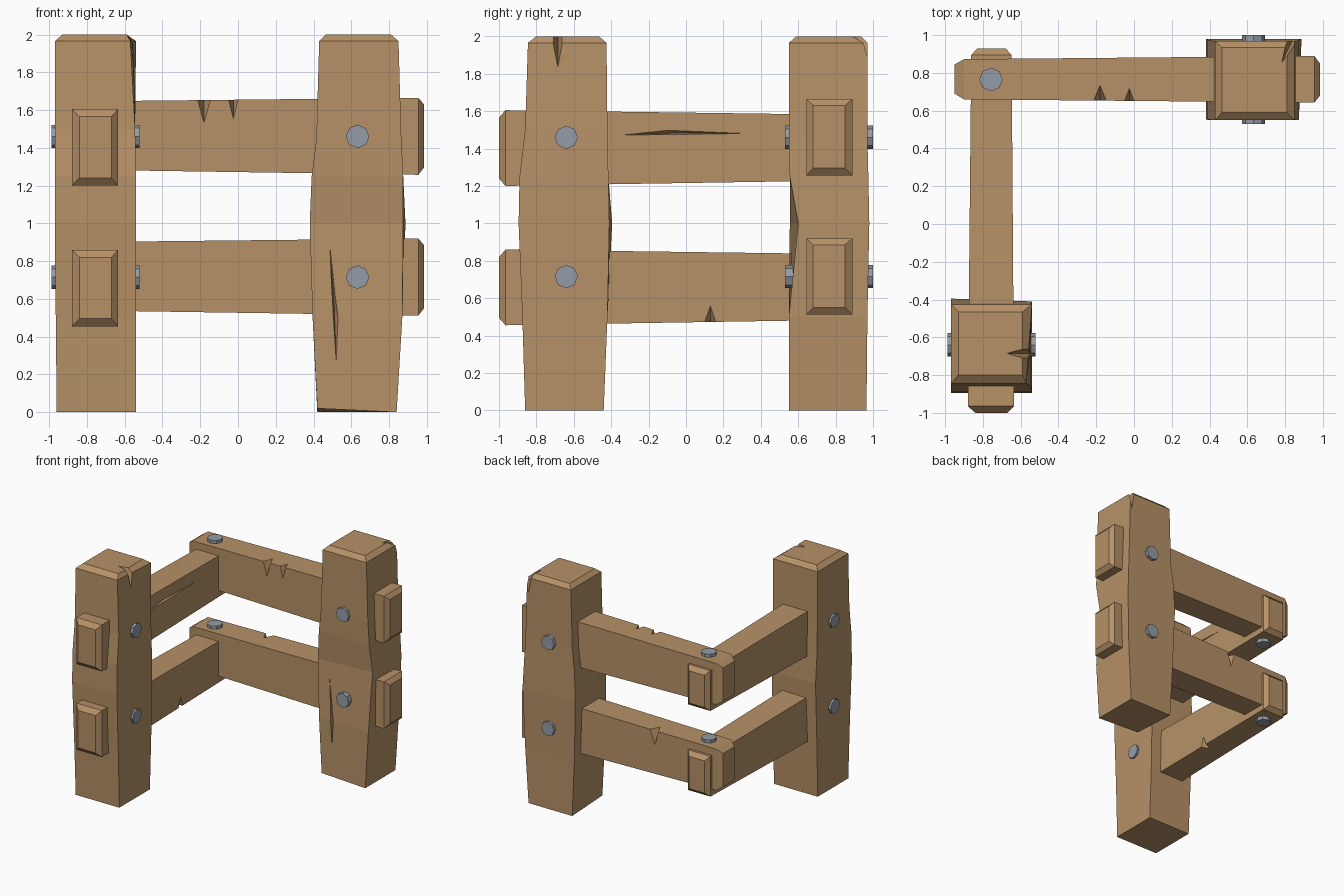
import bpy, bmesh
from mathutils import Vector

cube = bpy.data.objects.get("Cube")
if cube:
    bpy.data.objects.remove(cube, do_unlink=True)


def material(name, rgb):
    mat = bpy.data.materials.new(name)
    mat.use_nodes = True
    mat.diffuse_color = (*rgb, 1)
    mat.node_tree.nodes["Principled BSDF"].inputs["Base Color"].default_value = (*rgb, 1)
    return mat


wood = material("warm_wood", (0.47, 0.285, 0.136))
steel = material("grey_steel", (0.30, 0.335, 0.385))


def add_object(name, bm, mat):
    bmesh.ops.recalc_face_normals(bm, faces=bm.faces[:])
    mesh = bpy.data.meshes.new(name)
    bm.to_mesh(mesh)
    bm.free()
    mesh.materials.append(mat)
    ob = bpy.data.objects.new(name, mesh)
    bpy.context.collection.objects.link(ob)
    return ob


def beam(name, axis, sections, nudges=None):
    """Loft rectangles (t, u0, u1, v0, v1) along an axis; nudges shift single corners."""
    bm = bmesh.new()
    rings = []
    for t, u0, u1, v0, v1 in sections:
        ring = []
        for u, v in ((u0, v0), (u1, v0), (u1, v1), (u0, v1)):
            co = [u, v]
            co.insert(axis, t)
            ring.append(bm.verts.new(co))
        rings.append(ring)
    for (section, corner), shift in (nudges or {}).items():
        rings[section][corner].co += Vector(shift)
    for a, b in zip(rings, rings[1:]):
        for i in range(4):
            j = (i + 1) % 4
            bm.faces.new((a[i], a[j], b[j], b[i]))
    bm.faces.new(rings[0])
    bm.faces.new(rings[-1])
    return add_object(name, bm, wood)


def chip(ob, mouth, inner, out):
    """Cut a pointed split: mouth lies on the surface, inner is the deepest point."""
    bm = bmesh.new()
    for p in mouth:
        bm.verts.new(p)
        bm.verts.new(Vector(p) + Vector(out))
    bm.verts.new(inner)
    hull = bmesh.ops.convex_hull(bm, input=bm.verts[:])
    loose = [v for v in hull["geom_interior"] if isinstance(v, bmesh.types.BMVert)]
    bmesh.ops.delete(bm, geom=loose, context='VERTS')
    cutter = add_object("split_cutter", bm, wood)
    cutter.hide_render = True
    mod = ob.modifiers.new("split", 'BOOLEAN')
    mod.operation = 'DIFFERENCE'
    mod.solver = 'EXACT'
    mod.object = cutter
    deps = bpy.context.evaluated_depsgraph_get()
    mesh = bpy.data.meshes.new_from_object(ob.evaluated_get(deps))
    ob.modifiers.clear()
    ob.data = mesh
    bpy.data.objects.remove(cutter, do_unlink=True)


def bolt(name, axis, centre, length):
    bm = bmesh.new()
    bmesh.ops.create_cone(bm, cap_ends=True, segments=8, radius1=0.062,
                          radius2=0.062, depth=length)
    # turn the local z axis onto the wanted axis
    for v in bm.verts:
        x, y, z = v.co
        v.co = Vector(((z, x, y), (x, z, y), (x, y, z))[axis]) + Vector(centre)
    return add_object(name, bm, steel)


# Posts: bulged in the middle, chamfered at the top
front_post = beam("front_post", 2, [
    (0, -0.96, -0.54, -0.86, -0.44),
    (0.5, -0.965, -0.54, -0.875, -0.42),
    (1.0, -0.97, -0.54, -0.895, -0.41),
    (1.25, -0.97, -0.54, -0.89, -0.415),
    (1.5, -0.97, -0.545, -0.86, -0.42),
    (1.965, -0.97, -0.55, -0.845, -0.425),
    (2.0, -0.93, -0.59, -0.80, -0.465)],
    {(5, 1): (-0.02, 0, 0), (5, 2): (0.01, 0, 0), (2, 3): (0, 0.015, 0)})
back_post = beam("back_post", 2, [
    (0, 0.42, 0.84, 0.55, 0.965),
    (0.5, 0.395, 0.87, 0.55, 0.97),
    (1.0, 0.38, 0.875, 0.555, 0.98),
    (1.25, 0.39, 0.875, 0.555, 0.975),
    (1.45, 0.415, 0.865, 0.55, 0.97),
    (1.965, 0.43, 0.85, 0.55, 0.97),
    (2.0, 0.465, 0.81, 0.59, 0.935)],
    {(2, 1): (0, 0.045, 0), (2, 2): (0.012, 0, 0), (0, 0): (0, 0, 0.02)})

# Rails: one pair runs sideways, one pair runs front to back
side_rails, cross_rails = [], []
for level, drop in (("upper", 0), ("lower", -0.745)):
    def sections(rows):
        return [(t, u0, u1, z0 + drop, z1 + drop) for t, u0, u1, z0, z1 in rows]

    side_rails.append(beam(level + "_side_rail", 1, sections([
        (-1.0, -0.84, -0.67, 1.24, 1.565),
        (-0.965, -0.88, -0.635, 1.2, 1.605),
        (0.895, -0.862, -0.648, 1.23, 1.58),
        (0.93, -0.83, -0.68, 1.265, 1.545)])))
    cross_rails.append(beam(level + "_cross_rail", 0, sections([
        (-0.95, 0.69, 0.845, 1.32, 1.61),
        (-0.90, 0.66, 0.873, 1.285, 1.645),
        (0.955, 0.643, 0.89, 1.257, 1.665),
        (0.985, 0.68, 0.85, 1.295, 1.63)])))

    # Bolts through both posts and the corner joint
    z = 1.46 + drop
    bolt(level + "_front_post_bolt", 0, (-0.755, -0.64, z), 0.465)
    z_post = 1.46 + drop
    bolt(level + "_back_post_bolt", 1, (0.633, 0.765, z_post), 0.47)
    bolt(level + "_corner_bolt", 2, (-0.757, 0.765, 1.435 + drop), 0.475)

# Splits at the post tops
chip(front_post, [(-0.54, -0.725, 2), (-0.54, -0.65, 2), (-0.54, -0.685, 1.82)],
     (-0.68, -0.685, 2.01), (0.02, 0, 0.02))
chip(back_post, [(0.81, 0.975, 2), (0.88, 0.975, 2), (0.84, 0.975, 1.82)],
     (0.78, 0.85, 2.01), (0, 0.02, 0.02))

# Long grain crack on the back post
chip(back_post, [(0.48, 0.55, 0.97), (0.53, 0.55, 0.5), (0.52, 0.55, 0.27), (0.492, 0.55, 0.7)],
     (0.51, 0.61, 0.55), (0, -0.03, 0))

# Splits along the rail edges
for x, half, depth in ((-0.18, 0.035, 0.125), (-0.025, 0.025, 0.1)):
    chip(cross_rails[0], [(x - half, 0.652, 1.655), (x + half, 0.652, 1.655),
                          (x, 0.652, 1.655 - depth)],
         (x, 0.66 + depth * 0.65, 1.665), (0, -0.02, 0.02))
chip(cross_rails[1], [(-0.35, 0.88, 0.908), (-0.27, 0.88, 0.908), (-0.315, 0.88, 0.78)],
     (-0.31, 0.79, 0.918), (0, 0.02, 0.02))
chip(side_rails[1], [(-0.642, 0.1, 0.472), (-0.642, 0.16, 0.472), (-0.642, 0.13, 0.56)],
     (-0.72, 0.13, 0.462), (0.02, 0, -0.02))

# Grain crack on the upper side rail
chip(side_rails[0], [(-0.64, -0.34, 1.472), (-0.64, 0.37, 1.48), (-0.64, -0.1, 1.498)],
     (-0.675, -0.05, 1.483), (0.03, 0, 0))
